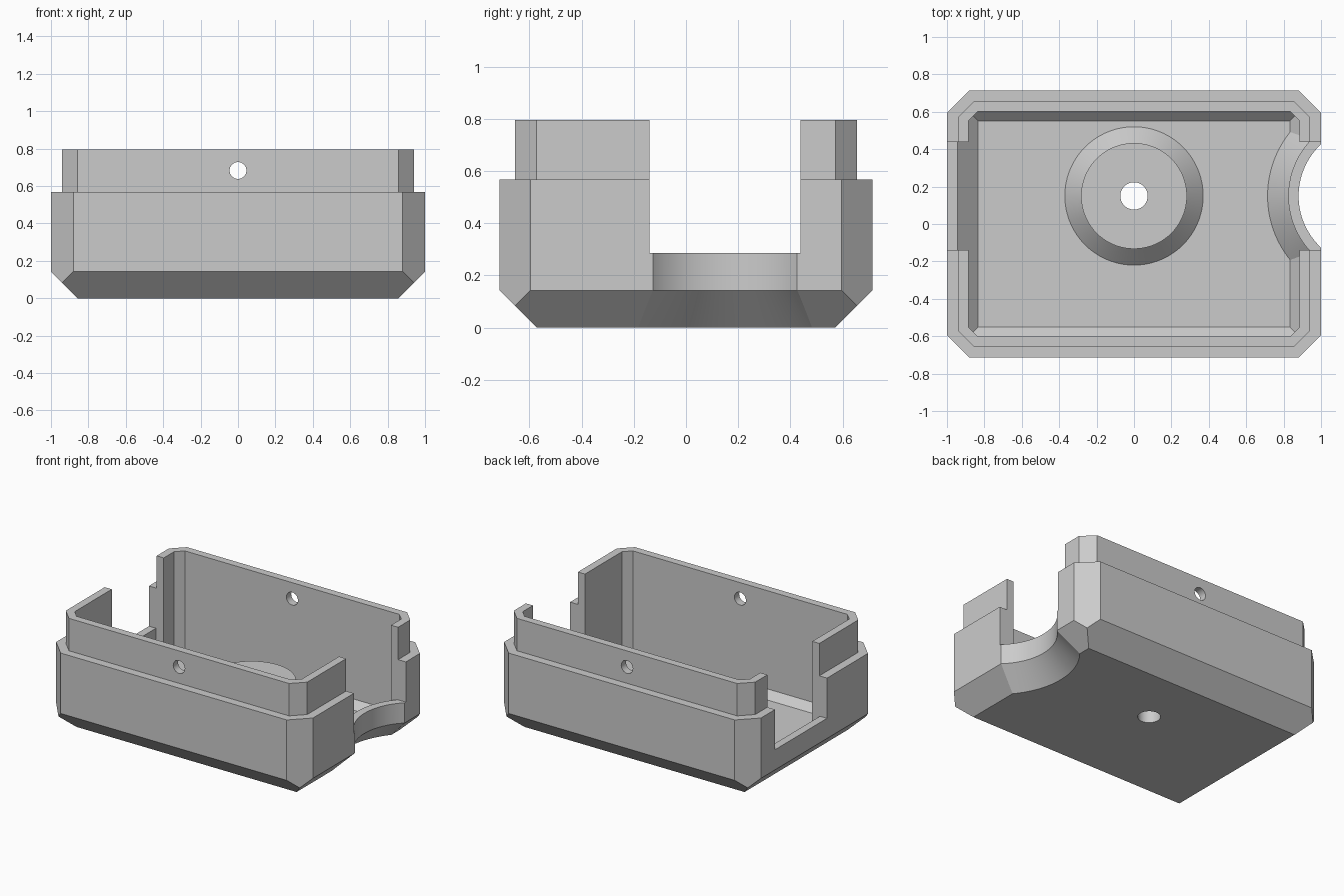
import bpy
import bmesh
from math import sin, cos, pi

if "Cube" in bpy.data.objects:
    bpy.data.objects.remove(bpy.data.objects["Cube"], do_unlink=True)

grey = bpy.data.materials.new("light grey")
grey.use_nodes = True
colour = (0.6, 0.6, 0.6, 1)
grey.diffuse_color = colour
grey.node_tree.nodes["Principled BSDF"].inputs["Base Color"].default_value = colour


def add(name, bm):
    bmesh.ops.recalc_face_normals(bm, faces=bm.faces[:])
    mesh = bpy.data.meshes.new(name)
    bm.to_mesh(mesh)
    bm.free()
    mesh.materials.append(grey)
    obj = bpy.data.objects.new(name, mesh)
    bpy.context.collection.objects.link(obj)
    return obj


def loft(name, loops):
    """Closed solid through loops with equal point counts."""
    bm = bmesh.new()
    rings = [[bm.verts.new(p) for p in loop] for loop in loops]
    n = len(rings[0])
    for a, b in zip(rings, rings[1:]):
        for i in range(n):
            j = (i + 1) % n
            bm.faces.new((a[i], a[j], b[j], b[i]))
    bm.faces.new(rings[0])
    bm.faces.new(rings[-1])
    return add(name, bm)


def lathe(name, x, y, profile, n=72):
    """Round solid about a vertical axis from (radius, height) pairs."""
    return loft(name, [[(x + r * cos(2 * pi * i / n), y + r * sin(2 * pi * i / n), z)
                        for i in range(n)] for r, z in profile])


def tray_block(name, hx, hy, z0, z1, corner, bevel=0):
    """Box with cut upright corners and an optional bevelled underside."""
    def octagon(z):
        return [(sx * x, sy * y, z) for sx in (-1, 1) for sy in (-1, 1)
                for x, y in ((hx, hy - corner), (hx - corner, hy))]

    def rectangle(inset, z):
        return [(sx * (hx - inset), sy * (hy - inset), z)
                for sx in (-1, 1) for sy in (-1, 1)]

    pts = octagon(z1) + octagon(z0 + bevel)
    if bevel:
        pts += rectangle(corner / 2, z0 + bevel - corner / 2) + rectangle(bevel, z0)
    bm = bmesh.new()
    for p in pts:
        bm.verts.new(p)
    bmesh.ops.convex_hull(bm, input=bm.verts[:])
    bmesh.ops.dissolve_limit(bm, angle_limit=0.01, verts=bm.verts[:], edges=bm.edges[:])
    return add(name, bm)


def combine(obj, operation, *others):
    """Apply booleans in order and remove the helper solids."""
    for other in others:
        other.hide_render = True
        mod = obj.modifiers.new("cut", "BOOLEAN")
        mod.operation = operation
        mod.solver = "EXACT"
        mod.object = other
        bpy.context.view_layer.update()
        graph = bpy.context.evaluated_depsgraph_get()
        obj.data = bpy.data.meshes.new_from_object(obj.evaluated_get(graph))
        obj.modifiers.clear()
        bpy.data.objects.remove(other, do_unlink=True)


FLOOR, SILL = 0.055, 0.285
CENTRE_Y = 0.15
SCOOP_X, SCOOP_R = 1.258, 0.378
WALL = 0.055

# Outer shell with the stepped lip
body = tray_block("case_tray", 1, 0.715, 0, 0.568, 0.12, 0.143)
combine(body, "UNION", tray_block("lip", 0.94, 0.656, 0.4, 0.796, 0.083))

# Cavity, widened to a thin wall below the two side openings
cavity = tray_block("cavity", 0.885, 0.602, FLOOR, 1, 0.05, 0.05)
side = [(1.1, SILL), (1 - WALL, SILL), (1 - WALL, FLOOR + 0.11),
        (0.835, FLOOR), (0.835, 1.1), (1.1, 1.1)]
openings = [loft("opening", [[(s * x, y, z) for x, z in side]
                             for y in (-0.14, 0.438)]) for s in (-1, 1)]
combine(cavity, "UNION", *openings)

# Round boss and the rim around the side scoop stay standing in the cavity
boss = lathe("boss", 0, CENTRE_Y,
             [(0.4, FLOOR - 0.03), (0.283, FLOOR + 0.087), (0.283, SILL)])
rim_r = SCOOP_R + WALL
rim = lathe("scoop_rim", SCOOP_X, CENTRE_Y,
            [(rim_r + 0.141, FLOOR - 0.03), (rim_r, FLOOR + 0.111), (rim_r, SILL)], 128)
combine(cavity, "DIFFERENCE", boss, rim)

# Round scoop through the side, flared underneath
scoop = lathe("scoop", SCOOP_X, CENTRE_Y,
              [(SCOOP_R + 0.193, -0.05), (SCOOP_R, 0.143), (SCOOP_R, 1.1)], 128)

# Screw holes through the floor and the long walls
floor_hole = lathe("floor_hole", 0, CENTRE_Y, [(0.073, -0.1), (0.073, 0.5)], 48)
wall_hole = loft("wall_hole", [[(0.045 * cos(2 * pi * i / 32), y,
                                 0.683 + 0.045 * sin(2 * pi * i / 32))
                                for i in range(32)] for y in (-1, 1)])

combine(body, "DIFFERENCE", cavity, scoop, floor_hole, wall_hole)

# Smooth curved faces, crisp edges
bpy.ops.object.select_all(action="DESELECT")
body.select_set(True)
bpy.context.view_layer.objects.active = body
bpy.ops.object.shade_smooth_by_angle(angle=0.35)
